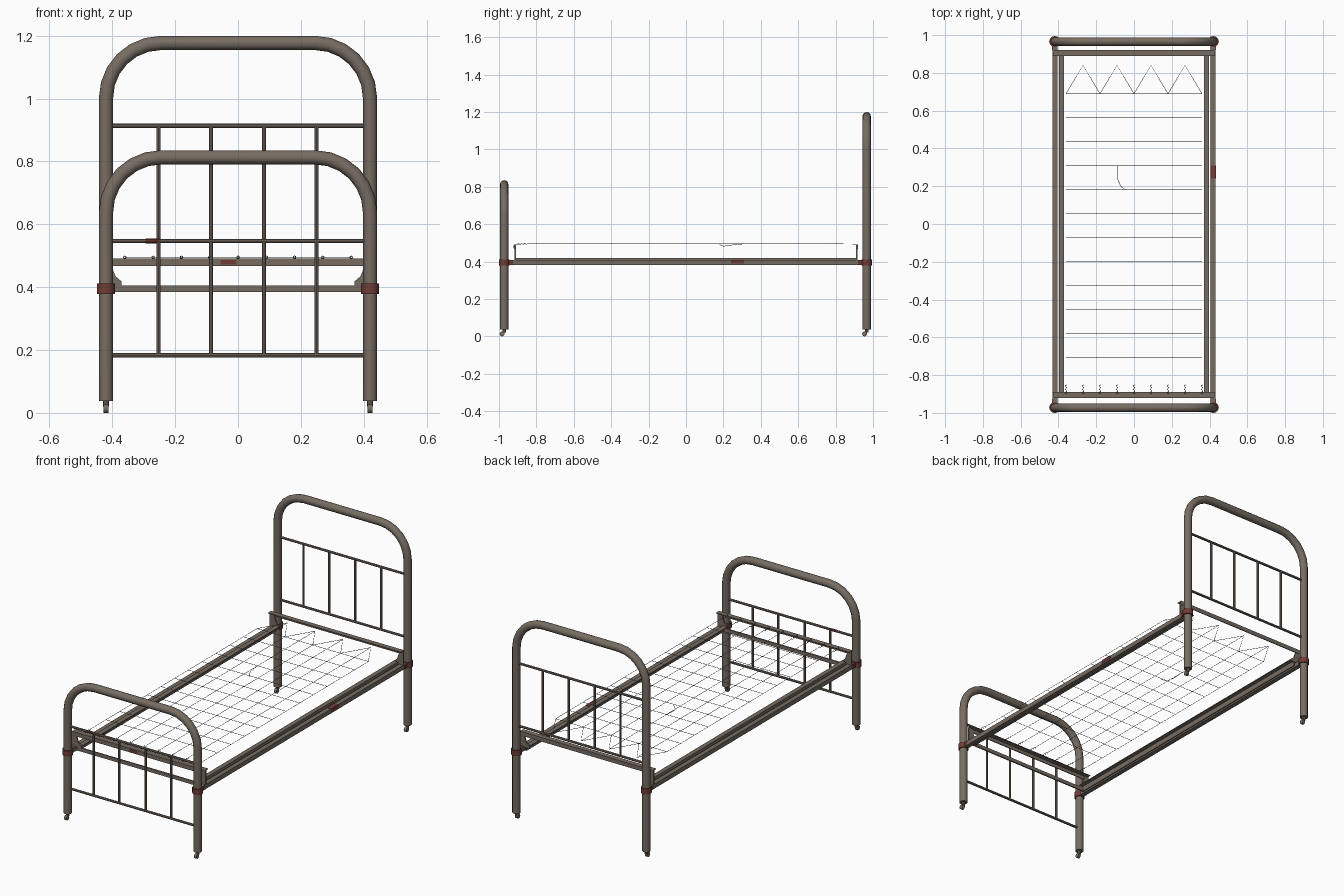
import bpy, bmesh, math
from mathutils import Vector, Matrix

if "Cube" in bpy.data.objects:
    bpy.data.objects.remove(bpy.data.objects["Cube"])


def material(name, rgb):
    m = bpy.data.materials.new(name)
    m.diffuse_color = (*rgb, 1)
    m.use_nodes = True
    m.node_tree.nodes["Principled BSDF"].inputs["Base Color"].default_value = m.diffuse_color
    return m


IRON = material("aged brown iron", (0.185, 0.152, 0.124))
RUST = material("red rust", (0.165, 0.045, 0.036))
WIRE = material("dark wire", (0.09, 0.085, 0.08))


def tubes(name, paths, radius, mat, res=4, smooth=True):
    """Round bars swept along one or more point paths."""
    cu = bpy.data.curves.new(name, 'CURVE')
    cu.dimensions = '3D'
    cu.fill_mode = 'FULL'
    cu.bevel_depth = radius
    cu.bevel_resolution = res
    cu.use_fill_caps = True
    for pts in paths:
        s = cu.splines.new('POLY')
        s.points.add(len(pts) - 1)
        for p, co in zip(s.points, pts):
            p.co = (*co, 1)
    cu.materials.append(mat)
    ob = bpy.data.objects.new(name, cu)
    bpy.context.collection.objects.link(ob)
    bpy.ops.object.select_all(action='DESELECT')
    ob.select_set(True)
    bpy.context.view_layer.objects.active = ob
    bpy.ops.object.convert(target='MESH')
    if smooth:
        bpy.ops.object.shade_smooth_by_angle(angle=math.radians(40))
    return bpy.context.object


def from_bmesh(name, bm, mat):
    bmesh.ops.recalc_face_normals(bm, faces=bm.faces)
    me = bpy.data.meshes.new(name)
    bm.to_mesh(me)
    bm.free()
    me.materials.append(mat)
    ob = bpy.data.objects.new(name, me)
    bpy.context.collection.objects.link(ob)
    return ob


def boxes(name, bounds, mat):
    """Flat bars given as (x0, x1, y0, y1, z0, z1)."""
    bm = bmesh.new()
    for x0, x1, y0, y1, z0, z1 in bounds:
        mtx = Matrix.Translation(((x0 + x1) / 2, (y0 + y1) / 2, (z0 + z1) / 2)) \
            @ Matrix.Diagonal((x1 - x0, y1 - y0, z1 - z0, 1))
        bmesh.ops.create_cube(bm, size=1, matrix=mtx)
    return from_bmesh(name, bm, mat)


def plate(name, outline, y, depth, side, mat):
    """Plate cut from an x-z outline; side mirrors it in x."""
    bm = bmesh.new()
    f = bm.faces.new([bm.verts.new((side * x, y - depth / 2, z)) for x, z in outline])
    new = bmesh.ops.extrude_face_region(bm, geom=[f])['geom']
    bmesh.ops.translate(bm, vec=(0, depth, 0),
                        verts=[v for v in new if isinstance(v, bmesh.types.BMVert)])
    return from_bmesh(name, bm, mat)


X = 0.42                                     # post centre line
SPINDLES = (-0.253, -0.086, 0.083, 0.25)


def arch(y, top, r=0.175, steps=6):
    right = [(X - r + r * math.cos(a), y, top - r + r * math.sin(a))
             for a in (math.pi / 2 * i / steps for i in range(steps + 1))]
    left = [(-x, yy, z) for x, yy, z in reversed(right)]
    return [(X, y, 0.038)] + right + left + [(-X, y, 0.038)]


# Head and foot ends: bent tube, two rails, four spindles
for end, y, top, low, high in (("foot", -0.972, 0.813, 0.183, 0.547),
                               ("head", 0.966, 1.177, 0.547, 0.913)):
    tubes(end + "_arch", [arch(y, top)], 0.0225, IRON)
    tubes(end + "_rails", [[(-X, y, z), (X, y, z)] for z in (low, high)], 0.007, IRON, 2)
    tubes(end + "_spindles", [[(x, y, low), (x, y, high)] for x in SPINDLES], 0.0065, IRON, 2)

    s = 1 if y > 0 else -1
    for side, word in ((-1, "left"), (1, "right")):
        # Rusted clamp collar and its lug
        x = side * X
        tubes(f"{end}_{word}_clamp", [[(x, y, 0.379), (x, y, 0.411)]], 0.029, RUST)
        lug = sorted((y - s * 0.01, y - s * 0.046))
        boxes(f"{end}_{word}_lug", [(x - 0.014, x + 0.014, *lug, 0.383, 0.408)], RUST)
        # Corner bracket lifting the cross angle
        plate(f"{end}_{word}_bracket",
              [(0.37, 0.405), (0.432, 0.405), (0.432, 0.49), (0.408, 0.49),
               (0.398, 0.455), (0.39, 0.435), (0.37, 0.418)],
              s * 0.914, 0.008, side, IRON)
        # Caster: cup, stem and wheel
        cy = y - 0.011
        tubes(f"{end}_{word}_caster_stem", [[(x, y, 0.02), (x, y, 0.045)]], 0.009, IRON, 2)
        tubes(f"{end}_{word}_caster_wheel",
              [[(x - 0.008, cy, 0.0135), (x + 0.008, cy, 0.0135)]], 0.0135, IRON, 4)

    # Raised L-section cross angle holding the wire mesh
    flat = sorted((s * 0.89, s * 0.92))
    wall = sorted((s * 0.915, s * 0.92))
    boxes(end + "_cross_angle", [(-0.43, 0.43, *flat, 0.488, 0.492),
                                 (-0.43, 0.43, *wall, 0.468, 0.488)], IRON)

boxes("foot_crossbar", [(-0.4, 0.4, -0.915, -0.907, 0.385, 0.406)], IRON)

# Side rails: outer bar and inner L-section
for side, word in ((-1, "left"), (1, "right")):
    def span(a, b):
        return sorted((side * a, side * b))
    boxes(word + "_outer_rail", [(*span(0.405, 0.432), -0.945, 0.94, 0.382, 0.408)], IRON)
    boxes(word + "_inner_rail", [(*span(0.37, 0.397), -0.915, 0.915, 0.414, 0.419),
                                 (*span(0.392, 0.397), -0.915, 0.915, 0.384, 0.414)], IRON)

# Rust patches
boxes("side_rail_rust", [(0.404, 0.434, 0.24, 0.31, 0.39, 0.4095)], RUST)
boxes("cross_angle_rust", [(-0.055, -0.005, -0.922, -0.919, 0.472, 0.486)], RUST)
tubes("foot_rail_rust", [[(-0.295, -0.972, 0.547), (-0.25, -0.972, 0.547)]], 0.0075, RUST, 2)

# Wire mesh: lengthwise strands, cross strands and end springs
Z = 0.495
xs = [-0.36 + 0.09 * i for i in range(9)]
ys = [0.69 - 0.1268 * i for i in range(12)]
long_wires = [[(x, -0.85, Z), (x, 0.84 if i % 2 else 0.69, Z)] for i, x in enumerate(xs)]
cross_wires = [[(xs[0], y, Z), (xs[-1], y, Z)] for y in ys]
zigzag = [[(xs[i], 0.69, Z), (xs[i + 1], 0.84, Z), (xs[i + 2], 0.69, Z)] for i in (0, 2, 4, 6)]
tubes("lengthwise_wires", long_wires, 0.0013, WIRE, 0, False)
tubes("cross_wires", cross_wires, 0.0013, WIRE, 0, False)
tubes("head_spring_wires", zigzag, 0.0013, WIRE, 0, False)
hooks = [[(x + 0.004 * math.cos(t), -0.9 + 0.05 * t / 18.8, Z + 0.004 * math.sin(t))
          for t in (0.785 * k for k in range(25))] for x in xs]
tubes("foot_springs", hooks, 0.0014, WIRE, 0, False)

# Loose broken strand
tubes("loose_wire", [[(-0.09, 0.31, Z), (-0.088, 0.24, 0.488), (-0.07, 0.2, 0.482),
                      (-0.045, 0.18, 0.49)]], 0.0013, WIRE, 0, False)
